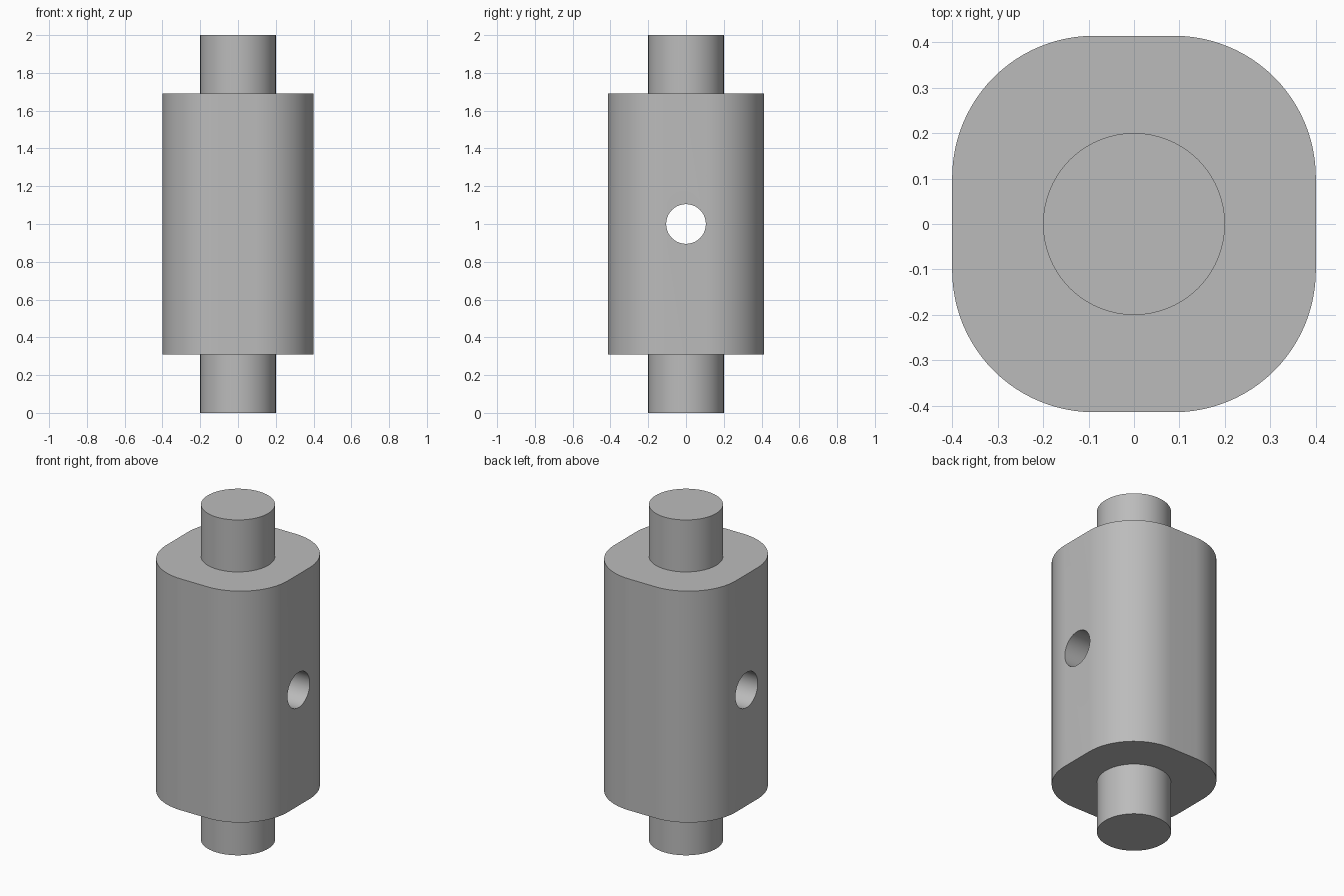
import bpy, bmesh, math
from mathutils import Matrix

cube = bpy.data.objects.get("Cube")
if cube:
    bpy.data.objects.remove(cube, do_unlink=True)

HALF_X, HALF_Y, CORNER = 0.4, 0.414, 0.312
BODY_LOW, BODY_HIGH, HEIGHT = 0.31, 1.69, 2.0
SHAFT_R, HOLE_R, HOLE_Z = 0.2, 0.105, 1.0

metal = bpy.data.materials.new("plain grey")
metal.use_nodes = True
metal.diffuse_color = (0.5, 0.5, 0.5, 1)
metal.node_tree.nodes["Principled BSDF"].inputs["Base Color"].default_value = (0.5, 0.5, 0.5, 1)


def make_object(name, bm):
    bmesh.ops.recalc_face_normals(bm, faces=bm.faces)
    mesh = bpy.data.meshes.new(name)
    bm.to_mesh(mesh)
    bm.free()
    mesh.materials.append(metal)
    obj = bpy.data.objects.new(name, mesh)
    bpy.context.collection.objects.link(obj)
    return obj


def extrude_profile(name, points, low, high):
    bm = bmesh.new()
    base = bm.faces.new([bm.verts.new((x, y, low)) for x, y in points])
    top = bmesh.ops.extrude_face_region(bm, geom=[base], use_keep_orig=True)["geom"]
    verts = [v for v in top if isinstance(v, bmesh.types.BMVert)]
    bmesh.ops.translate(bm, verts=verts, vec=(0, 0, high - low))
    return make_object(name, bm)


def circle(radius, count=96):
    return [(radius * math.cos(2 * math.pi * i / count),
             radius * math.sin(2 * math.pi * i / count)) for i in range(count)]


def rounded_rectangle(steps=24):
    points = []
    for quarter, (sx, sy) in enumerate([(1, 1), (-1, 1), (-1, -1), (1, -1)]):
        for i in range(steps + 1):
            a = math.pi / 2 * (quarter + i / steps)
            points.append((sx * (HALF_X - CORNER) + CORNER * math.cos(a),
                           sy * (HALF_Y - CORNER) + CORNER * math.sin(a)))
    return points


# Main block with rounded corners
body = extrude_profile("body", rounded_rectangle(), BODY_LOW, BODY_HIGH)

# Cross hole through the block from side to side
cutter = extrude_profile("hole_cutter", circle(HOLE_R, 64), -1, 1)
cutter.data.transform(Matrix.Translation((0, 0, HOLE_Z)) @ Matrix.Rotation(math.pi / 2, 4, "Y"))
cutter.hide_render = True
cut = body.modifiers.new("cross_hole", "BOOLEAN")
cut.operation = "DIFFERENCE"
cut.solver = "EXACT"
cut.object = cutter
bpy.context.view_layer.objects.active = body
body.select_set(True)
bpy.ops.object.modifier_apply(modifier=cut.name)
bpy.data.objects.remove(cutter, do_unlink=True)

# Round shaft ends above and below
lower = extrude_profile("lower_shaft", circle(SHAFT_R), 0, BODY_LOW)
upper = extrude_profile("upper_shaft", circle(SHAFT_R), BODY_HIGH, HEIGHT)

# Smooth rounded sides, sharp rims
bpy.ops.object.select_all(action="DESELECT")
for part in (body, lower, upper):
    part.select_set(True)
bpy.ops.object.shade_smooth_by_angle(angle=math.radians(30))
